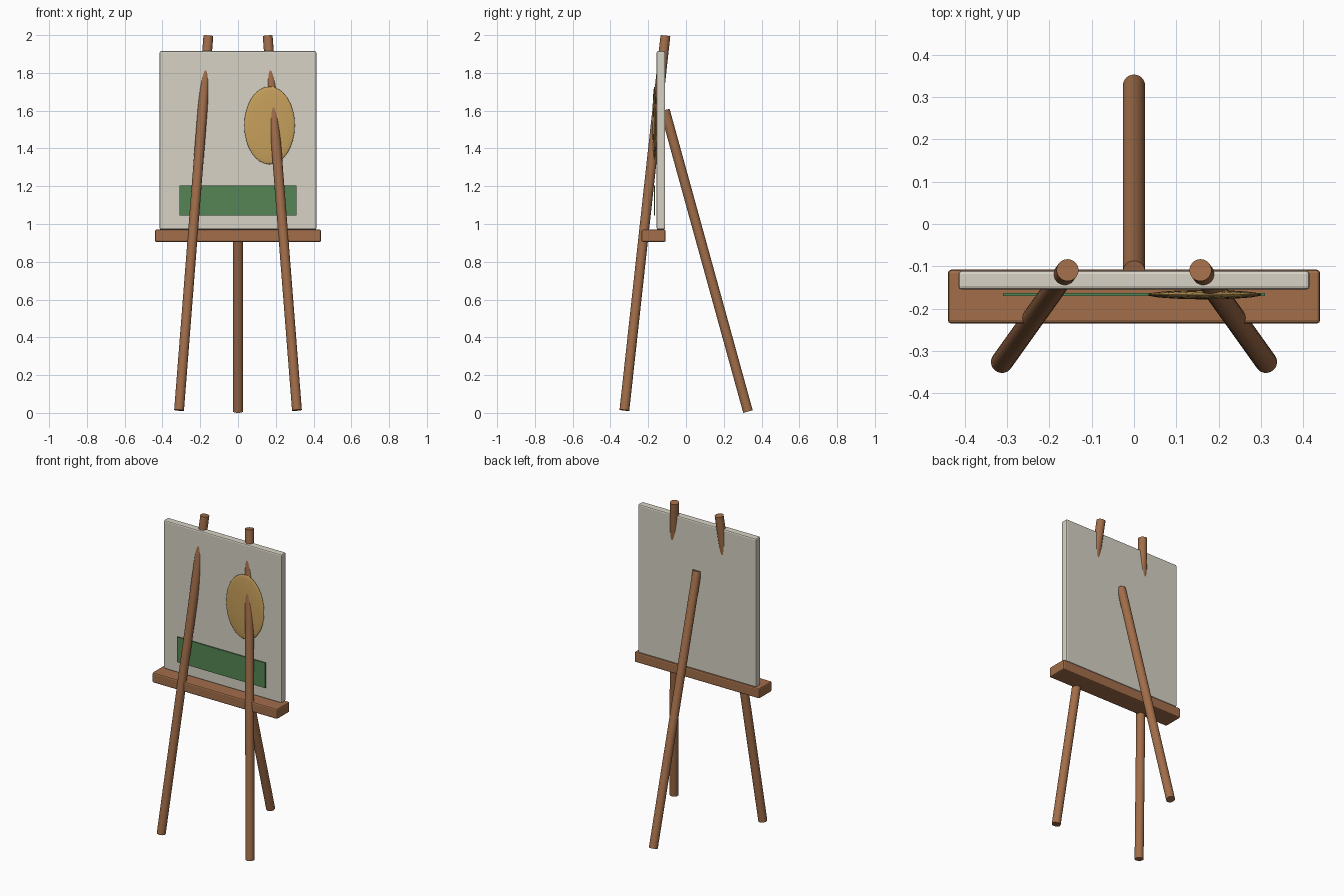
import bpy, math
from mathutils import Vector

if "Cube" in bpy.data.objects:
    bpy.data.objects.remove(bpy.data.objects["Cube"])


def material(name, rgb):
    m = bpy.data.materials.new(name)
    m.diffuse_color = (*rgb, 1)
    m.use_nodes = True
    m.node_tree.nodes["Principled BSDF"].inputs["Base Color"].default_value = m.diffuse_color
    return m


WOOD = material("warm wood", (0.36, 0.155, 0.068))
CANVAS = material("off white canvas", (0.68, 0.645, 0.56))
GREEN = material("green paint", (0.09, 0.235, 0.087))
GOLD = material("gold paint", (0.57, 0.35, 0.105))


def finish(name, mat):
    ob = bpy.context.object
    ob.name = name
    ob.data.materials.append(mat)
    return ob


def box(name, lo, hi, mat, bevel=0):
    lo, hi = Vector(lo), Vector(hi)
    bpy.ops.mesh.primitive_cube_add(size=1, location=(lo + hi) / 2)
    ob = finish(name, mat)
    ob.scale = hi - lo
    bpy.ops.object.transform_apply(location=False, rotation=False, scale=True)
    if bevel:
        mod = ob.modifiers.new("soft edges", 'BEVEL')
        mod.width = bevel
        mod.segments = 2
    return ob


def pole(name, a, b, radius=0.026):
    a, b = Vector(a), Vector(b)
    bpy.ops.mesh.primitive_cylinder_add(vertices=32, radius=radius,
                                        depth=(b - a).length, location=(a + b) / 2)
    ob = finish(name, WOOD)
    ob.rotation_euler = (b - a).to_track_quat('Z', 'Y').to_euler()
    bpy.ops.object.shade_smooth_by_angle(angle=math.radians(40))
    return ob


# Tripod legs
for side, s in (("left", -1), ("right", 1)):
    pole(side + "_front_leg", (s * 0.312, -0.326, 0.014), (s * 0.157, -0.109, 1.996))
pole("back_leg", (0, 0.328, 0.007), (0, -0.112, 1.603))

# Ledge and stretched canvas
box("ledge", (-0.44, -0.235, 0.905), (0.44, -0.108, 0.97), WOOD, 0.008)
box("canvas", (-0.415, -0.155, 0.97), (0.415, -0.11, 1.915), CANVAS, 0.008)

# Painted shapes
box("green_stripe", (-0.31, -0.17, 1.045), (0.31, -0.163, 1.205), GREEN)
bpy.ops.mesh.primitive_uv_sphere_add(segments=32, ring_count=16, radius=1,
                                     location=(0.167, -0.167, 1.522))
disc = finish("gold_oval", GOLD)
disc.scale = (0.134, 0.011, 0.206)
bpy.ops.object.transform_apply(location=False, rotation=False, scale=True)
bpy.ops.object.shade_smooth_by_angle(angle=math.radians(40))
